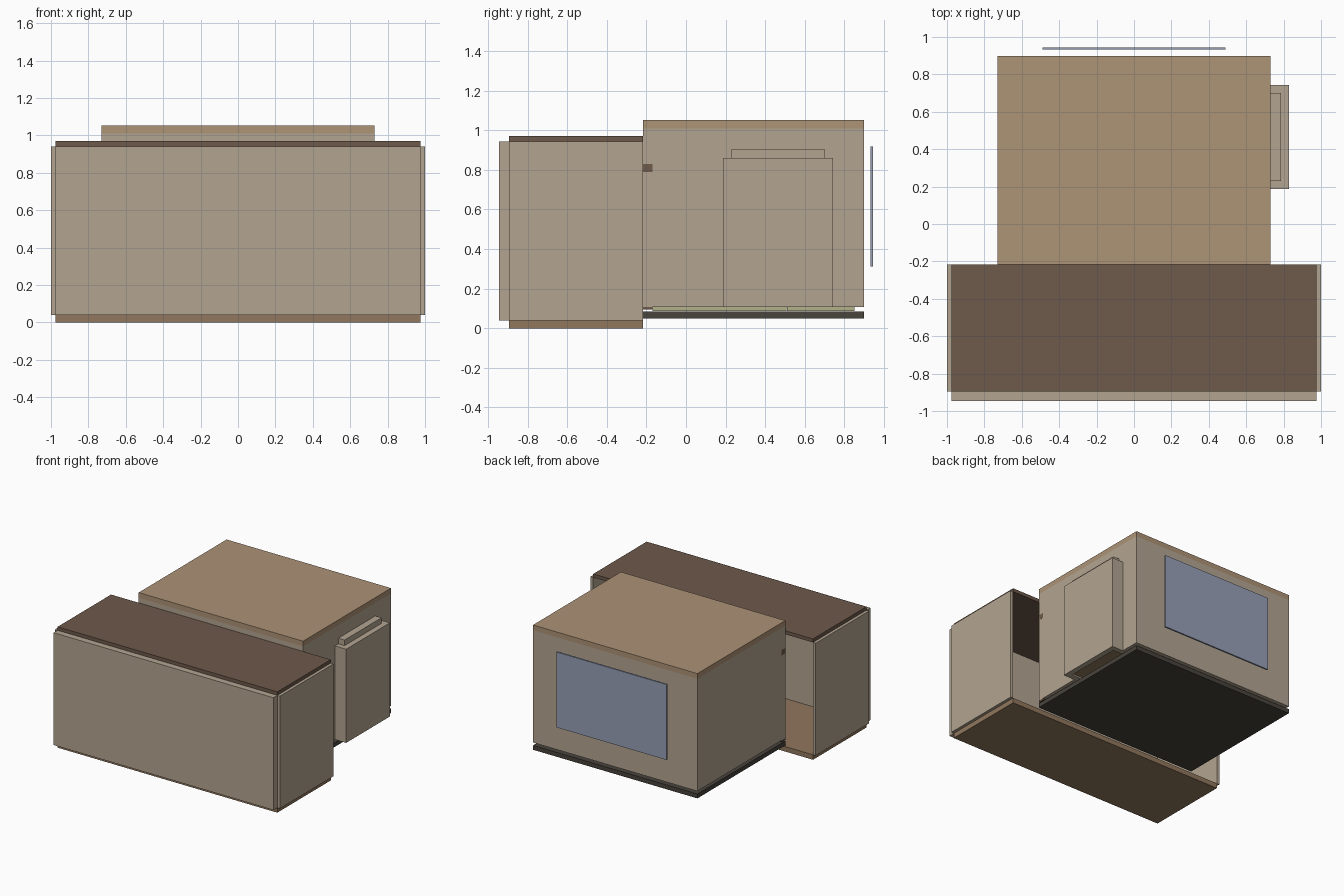
import bpy

if "Cube" in bpy.data.objects:
    bpy.data.objects.remove(bpy.data.objects["Cube"])


def material(name, rgb):
    m = bpy.data.materials.new(name)
    m.diffuse_color = (*rgb, 1)
    m.use_nodes = True
    m.node_tree.nodes["Principled BSDF"].inputs["Base Color"].default_value = m.diffuse_color
    return m


PLASTER = material("plaster", (0.45, 0.376, 0.283))
TAN = material("tan_wood", (0.418, 0.292, 0.181))
BROWN = material("brown_wood", (0.283, 0.184, 0.112))
DARK = material("dark_wood", (0.156, 0.10, 0.07))
BLACK = material("dark_base", (0.065, 0.056, 0.045))
STRAW = material("straw_mat", (0.45, 0.45, 0.25))
SKY = material("sky_blue", (0.31, 0.35, 0.47))


def box(name, x, y, z, mat):
    """Axis-aligned box from (min, max) ranges."""
    bpy.ops.mesh.primitive_cube_add(size=1, location=[(a + b) / 2 for a, b in (x, y, z)])
    o = bpy.context.object
    o.name = name
    o.scale = [b - a for a, b in (x, y, z)]
    bpy.ops.object.transform_apply(location=False, rotation=False, scale=True)
    o.data.materials.append(mat)
    return o


# Front hall: open at the back
HALL_Y = (-0.895, -0.217)
box("hall_floor", (-0.976, 0.976), HALL_Y, (0, 0.04), BROWN)
box("hall_roof", (-0.976, 0.976), HALL_Y, (0.942, 0.97), DARK)
box("hall_front_wall", (-0.976, 0.976), (-0.945, -0.895), (0.04, 0.942), PLASTER)
for side, x in (("left", (-1.0, -0.976)), ("right", (0.976, 1.0))):
    box(f"hall_{side}_wall", x, HALL_Y, (0.04, 0.942), PLASTER)

# Back room: base, ceiling and mats
W, Y0, Y1, Z0, Z1 = 0.73, -0.217, 0.898, 0.108, 1.01
IN = 0.68
box("room_base", (-W, W), (Y0, Y1), (0.05, 0.085), BLACK)
box("room_ceiling", (-W, W), (Y0, Y1), (Z1, 1.052), TAN)
for i in range(4):
    x = -IN + i * 0.34
    box(f"floor_mat_{i + 1}", (x, x + 0.338), (-0.17, 0.508), (0.088, 0.11), STRAW)
for i in range(2):
    x = -IN + i * 0.68
    box(f"floor_mat_{i + 5}", (x, x + 0.678), (0.51, 0.85), (0.088, 0.11), STRAW)

# Room opening towards the hall
box("door_sill", (-W, W), (Y0, -0.17), (0.095, Z0), DARK)
box("door_lintel", (-0.731, 0.731), (Y0, -0.17), (0.79, 0.83), DARK)
box("transom_wall", (-IN, IN), (Y0, -0.17), (0.83, Z1), PLASTER)

# Left wall, and right wall pieces around the alcove opening
box("room_left_wall", (-W, -IN), (Y0, Y1), (Z0, Z1), PLASTER)
box("room_right_wall_front", (IN, W), (Y0, 0.23), (Z0, Z1), PLASTER)
box("room_right_wall_back", (IN, W), (0.70, Y1), (Z0, Z1), PLASTER)
box("room_right_wall_top", (IN, W), (0.23, 0.70), (0.86, Z1), PLASTER)

# Back wall pieces around the window, with the sky panel behind
BACK = (0.85, Y1)
for side, s in (("left", -1), ("right", 1)):
    box(f"back_wall_{side}", sorted((s * 0.44, s * IN)), BACK, (Z0, Z1), PLASTER)
box("back_wall_lower", (-0.44, 0.44), BACK, (Z0, 0.37), PLASTER)
box("back_wall_upper", (-0.44, 0.44), BACK, (0.86, Z1), PLASTER)
box("sky_panel", (-0.49, 0.49), (0.932, 0.945), (0.312, 0.917), SKY)

# Shallow alcove on the right side
box("alcove_back", (0.785, 0.83), (0.187, 0.742), (Z0, 0.86), PLASTER)
for side, y in (("front", (0.187, 0.23)), ("rear", (0.70, 0.742))):
    box(f"alcove_{side}_wall", (W, 0.785), y, (Z0, 0.86), PLASTER)
box("alcove_top", (W, 0.785), (0.23, 0.70), (0.86, 0.905), PLASTER)
box("alcove_floor", (IN, 0.785), (0.23, 0.70), (0.12, 0.15), BROWN)
